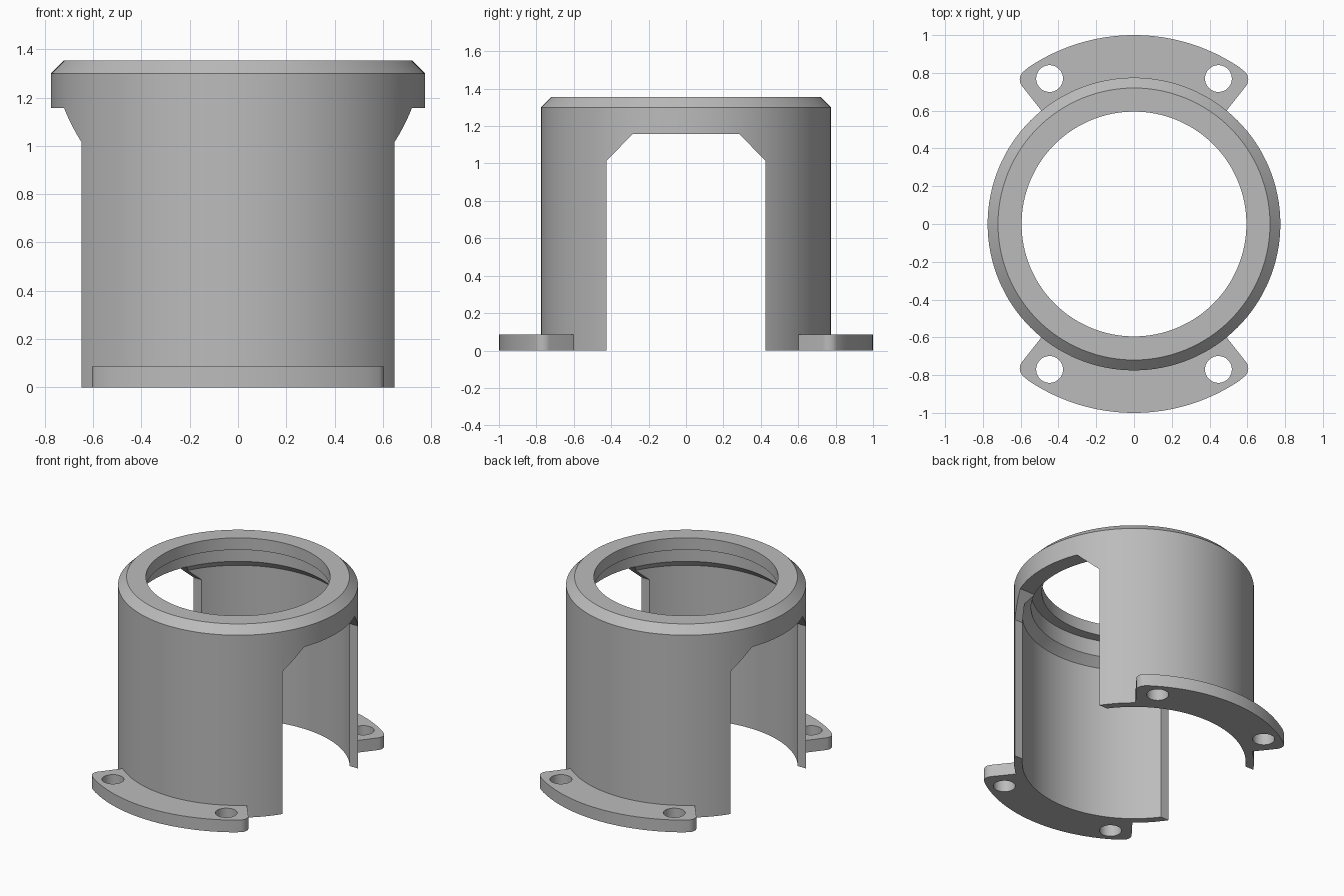
import bpy, bmesh
from math import sin, cos, pi, radians

cube = bpy.data.objects.get("Cube")
if cube:
    bpy.data.objects.remove(cube)

grey = bpy.data.materials.new("plain grey")
grey.use_nodes = True
colour = (0.5, 0.5, 0.5, 1)
grey.diffuse_color = colour
grey.node_tree.nodes["Principled BSDF"].inputs["Base Color"].default_value = colour


def make_object(name, bm):
    bmesh.ops.recalc_face_normals(bm, faces=bm.faces)
    mesh = bpy.data.meshes.new(name)
    bm.to_mesh(mesh)
    bm.free()
    mesh.materials.append(grey)
    obj = bpy.data.objects.new(name, mesh)
    bpy.context.collection.objects.link(obj)
    return obj


def prism(name, points, offset):
    bm = bmesh.new()
    face = bm.faces.new([bm.verts.new(p) for p in points])
    made = bmesh.ops.extrude_face_region(bm, geom=[face])["geom"]
    bmesh.ops.translate(bm, vec=offset, verts=[v for v in made if isinstance(v, bmesh.types.BMVert)])
    return make_object(name, bm)


def lathe(name, profile, steps=128):
    bm = bmesh.new()
    rings = [[bm.verts.new((r * cos(2 * pi * i / steps), r * sin(2 * pi * i / steps), z))
              for r, z in profile] for i in range(steps)]
    n = len(profile)
    for i in range(steps):
        a, b = rings[i], rings[(i + 1) % steps]
        for j in range(n):
            k = (j + 1) % n
            bm.faces.new((a[j], b[j], b[k], a[k]))
    return make_object(name, bm)


def arc(cx, cy, r, start, end, steps):
    angles = [radians(start + (end - start) * i / steps) for i in range(steps + 1)]
    return [(cx + r * cos(a), cy + r * sin(a)) for a in angles]


def cut(obj, cutter):
    mod = obj.modifiers.new("cut", 'BOOLEAN')
    mod.operation = 'DIFFERENCE'
    mod.solver = 'EXACT'
    mod.object = cutter
    bpy.context.view_layer.objects.active = obj
    bpy.ops.object.modifier_apply(modifier=mod.name)
    bpy.data.objects.remove(cutter)


def smooth(obj):
    bpy.ops.object.select_all(action='DESELECT')
    obj.select_set(True)
    bpy.context.view_layer.objects.active = obj
    bpy.ops.object.shade_smooth_by_angle(angle=radians(25))


# Chamfered sleeve with a stepped bore and a lip at the top
sleeve = lathe("sleeve", [(0.775, 0), (0.775, 1.3), (0.72, 1.355), (0.595, 1.355),
                          (0.595, 1.27), (0.665, 1.27), (0.665, 1.155), (0.722, 1.1), (0.722, 0)])

# Side opening with chamfered upper corners, cut straight through
half = [(0.425, -0.1), (0.425, 1.015), (0.285, 1.157)]
outline = half + [(-y, z) for y, z in reversed(half)]
cut(sleeve, prism("opening_cutter", [(-1, y, z) for y, z in outline], (2, 0, 0)))
smooth(sleeve)

# Mounting flanges with rounded ears and two bolt holes each
right = arc(0.55, 0.765, 0.055, -38.6, 54.3, 10)
rim = arc(0, 0, 1, 56, 124, 40)
left = [(-x, y) for x, y in reversed(right)]
inner = arc(0, 0, 0.745, 129.2, 50.8, 40)
plan = [(0.49, 0.6)] + right + rim + left + [(-0.49, 0.6)] + inner

for name, side in (("back_flange", 1), ("front_flange", -1)):
    flange = prism(name, [(x, side * y, 0) for x, y in plan], (0, 0, 0.087))
    for hx in (-0.447, 0.447):
        hole = arc(hx, side * 0.77, 0.071, 0, 360, 40)[:-1]
        cut(flange, prism("hole_cutter", [(x, y, -0.1) for x, y in hole], (0, 0, 0.3)))
    smooth(flange)
